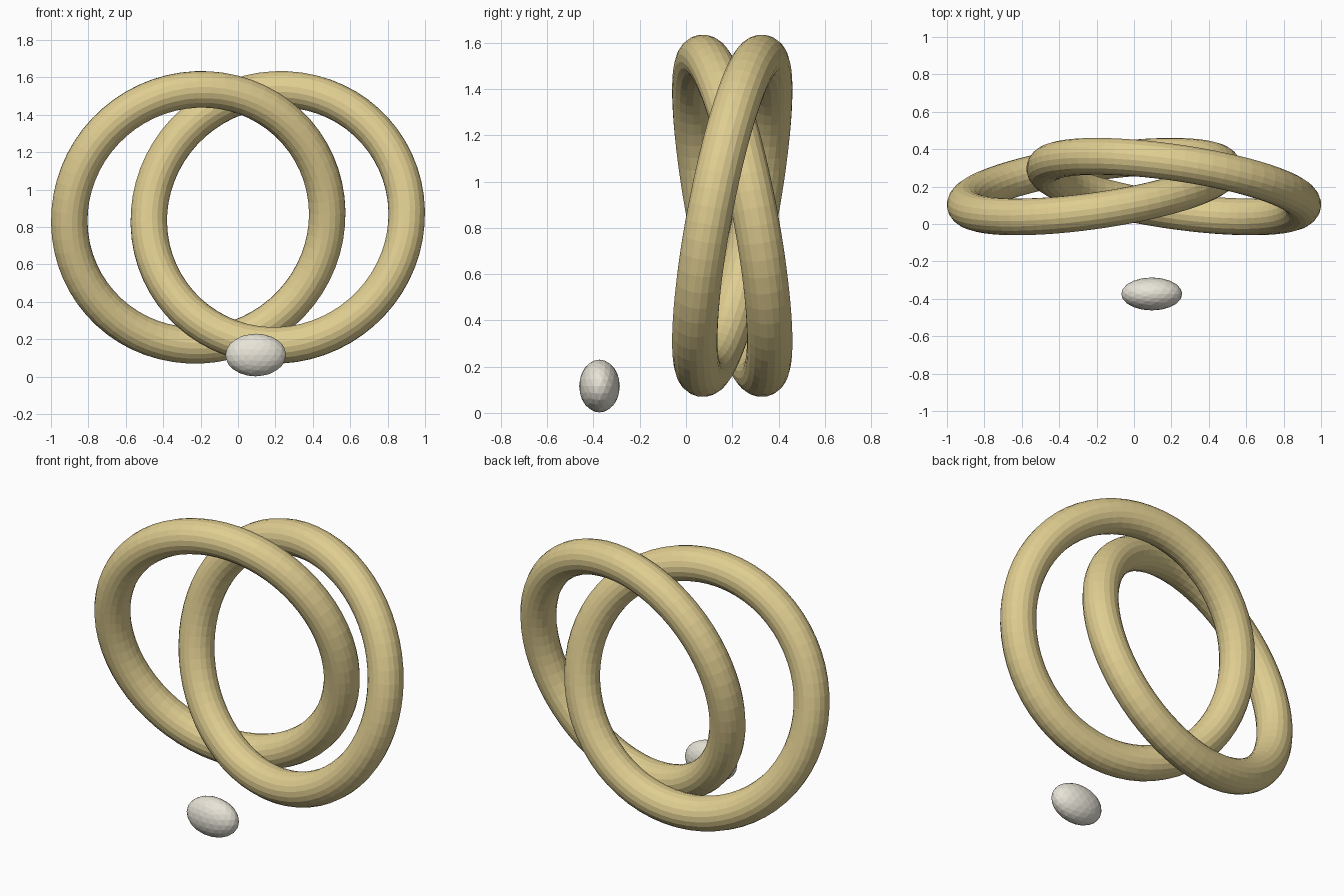
import bpy
from math import pi
from mathutils import Vector, Matrix

if "Cube" in bpy.data.objects:
    bpy.data.objects.remove(bpy.data.objects["Cube"])


def material(name, rgb):
    m = bpy.data.materials.new(name)
    m.diffuse_color = (*rgb, 1)
    m.use_nodes = True
    m.node_tree.nodes["Principled BSDF"].inputs["Base Color"].default_value = m.diffuse_color
    return m


gold = material("pale_gold", (0.74, 0.61, 0.28))
white = material("off_white", (0.80, 0.77, 0.68))


# Two interlocked rings: the second is the first turned half way about the y axis
def ring(name, centre, normal):
    rot = Vector((0, 0, 1)).rotation_difference(Vector(normal))
    bpy.ops.mesh.primitive_torus_add(major_radius=0.6965, minor_radius=0.0985,
                                     major_segments=64, minor_segments=20)
    ob = bpy.context.object
    ob.name = name
    ob.matrix_world = Matrix.Translation(centre) @ rot.to_matrix().to_4x4()
    ob.data.materials.append(gold)
    return ob


for side, name in ((-1, "left_ring"), (1, "right_ring")):
    ring(name, (side * 0.2125, 0.2, 0.852), (side * 0.145, 1, -side * 0.19))

# Small faceted pebble lying in front of the rings
bpy.ops.mesh.primitive_ico_sphere_add(subdivisions=3, radius=1,
                                      location=(0.095, -0.374, 0.116))
pebble = bpy.context.object
pebble.name = "pebble"
pebble.scale = (0.163, 0.088, 0.114)
pebble.data.materials.append(white)
